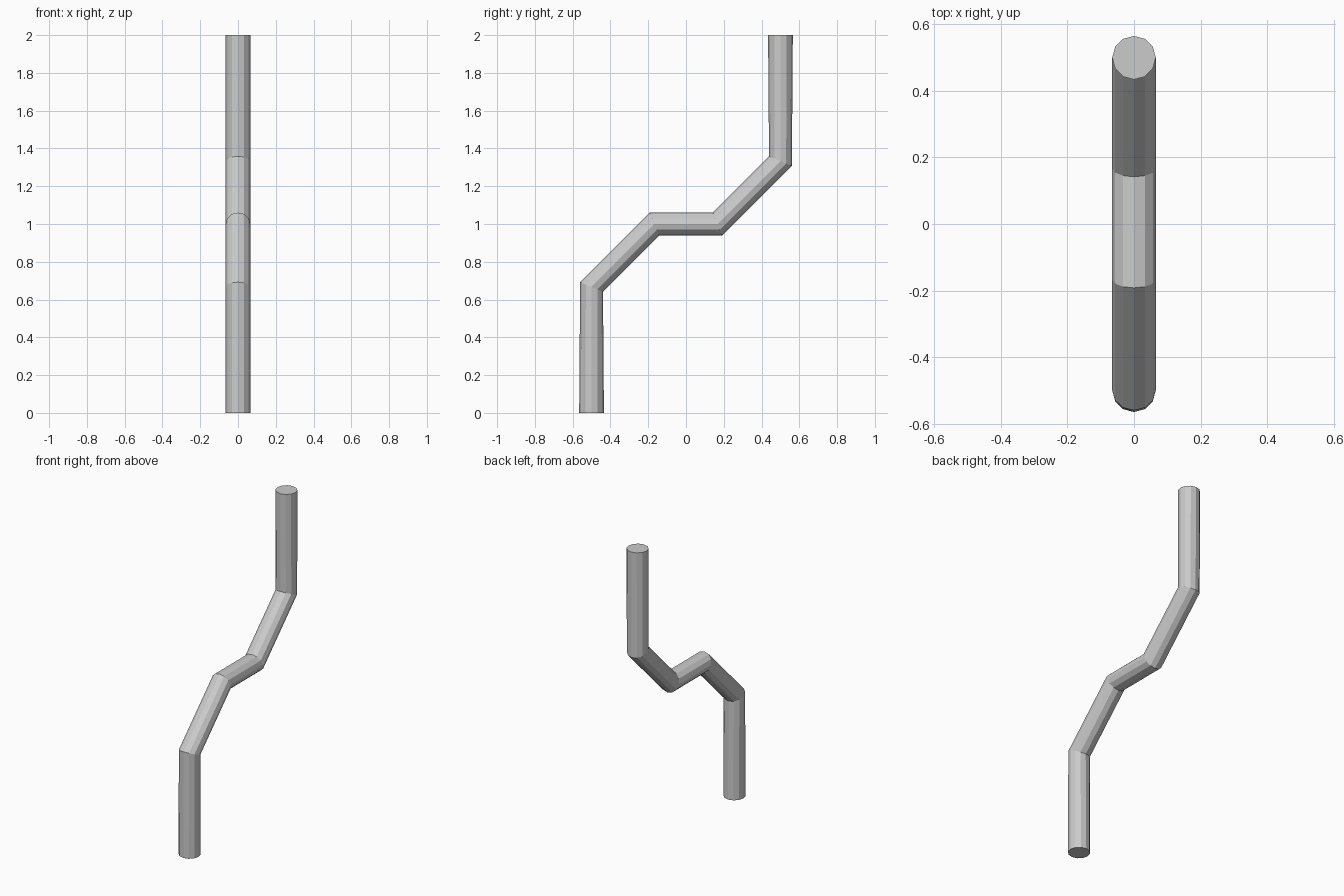
import bpy, bmesh, math
from mathutils import Vector

if "Cube" in bpy.data.objects:
    bpy.data.objects.remove(bpy.data.objects["Cube"])

SIDES, RADIUS = 12, 0.0655
# Centre line of the bent pipe in the YZ plane
path = [Vector((0, y, z)) for y, z in
        [(-0.5, 0), (-0.5, 0.667), (-0.167, 1), (0.167, 1), (0.5, 1.333), (0.5, 2)]]

bm = bmesh.new()
across = Vector((1, 0, 0))
rings = []
for i, p in enumerate(path):
    # each ring faces along the average of its neighbouring segments
    d = Vector()
    if i > 0:
        d += (p - path[i - 1]).normalized()
    if i < len(path) - 1:
        d += (path[i + 1] - p).normalized()
    side = d.normalized().cross(across)
    rings.append([bm.verts.new(p + RADIUS * (across * math.sin(a) + side * math.cos(a)))
                  for a in (2 * math.pi * k / SIDES for k in range(SIDES))])

# Pipe walls
for a, b in zip(rings, rings[1:]):
    for k in range(SIDES):
        n = (k + 1) % SIDES
        bm.faces.new((a[k], a[n], b[n], b[k]))
# End caps
bm.faces.new(rings[0])
bm.faces.new(rings[-1])
bmesh.ops.recalc_face_normals(bm, faces=bm.faces)

mesh = bpy.data.meshes.new("bent_pipe")
bm.to_mesh(mesh)
bm.free()
bpy.context.collection.objects.link(bpy.data.objects.new("bent_pipe", mesh))
